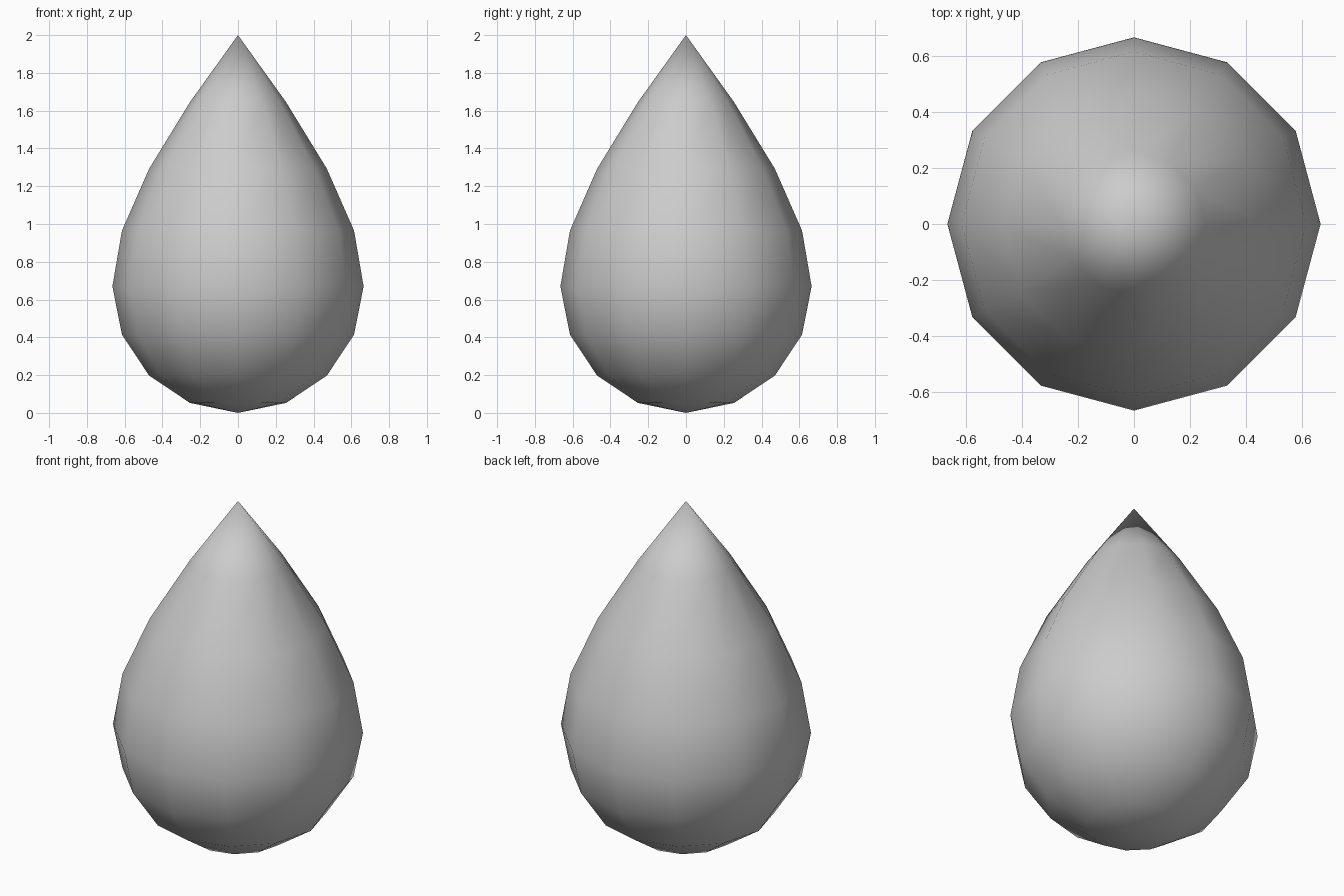
import bpy, bmesh, math
from mathutils import Matrix

if "Cube" in bpy.data.objects:
    bpy.data.objects.remove(bpy.data.objects["Cube"])

SIDES = 12
RADIUS = 0.665
# Ring heights, from the bottom pole to the pointed tip
HEIGHTS = [0, 0.053, 0.197, 0.414, 0.67, 0.965, 1.293, 1.645, 2.0]
STEPS = len(HEIGHTS) - 1

# Half profile: sphere radii stretched upward into a teardrop
bm = bmesh.new()
verts = [bm.verts.new((RADIUS * math.sin(math.pi * i / STEPS), 0, z))
         for i, z in enumerate(HEIGHTS)]
edges = [bm.edges.new(pair) for pair in zip(verts, verts[1:])]

# Revolve around the vertical axis and weld the poles and seam
bmesh.ops.spin(bm, geom=verts + edges, axis=(0, 0, 1), cent=(0, 0, 0),
               angle=2 * math.pi, steps=SIDES, use_duplicate=False)
bmesh.ops.remove_doubles(bm, verts=bm.verts, dist=0.0005)
bmesh.ops.recalc_face_normals(bm, faces=bm.faces)
for face in bm.faces:
    face.smooth = True

mesh = bpy.data.meshes.new("teardrop")
bm.to_mesh(mesh)
bm.free()
bpy.context.collection.objects.link(bpy.data.objects.new("teardrop", mesh))
